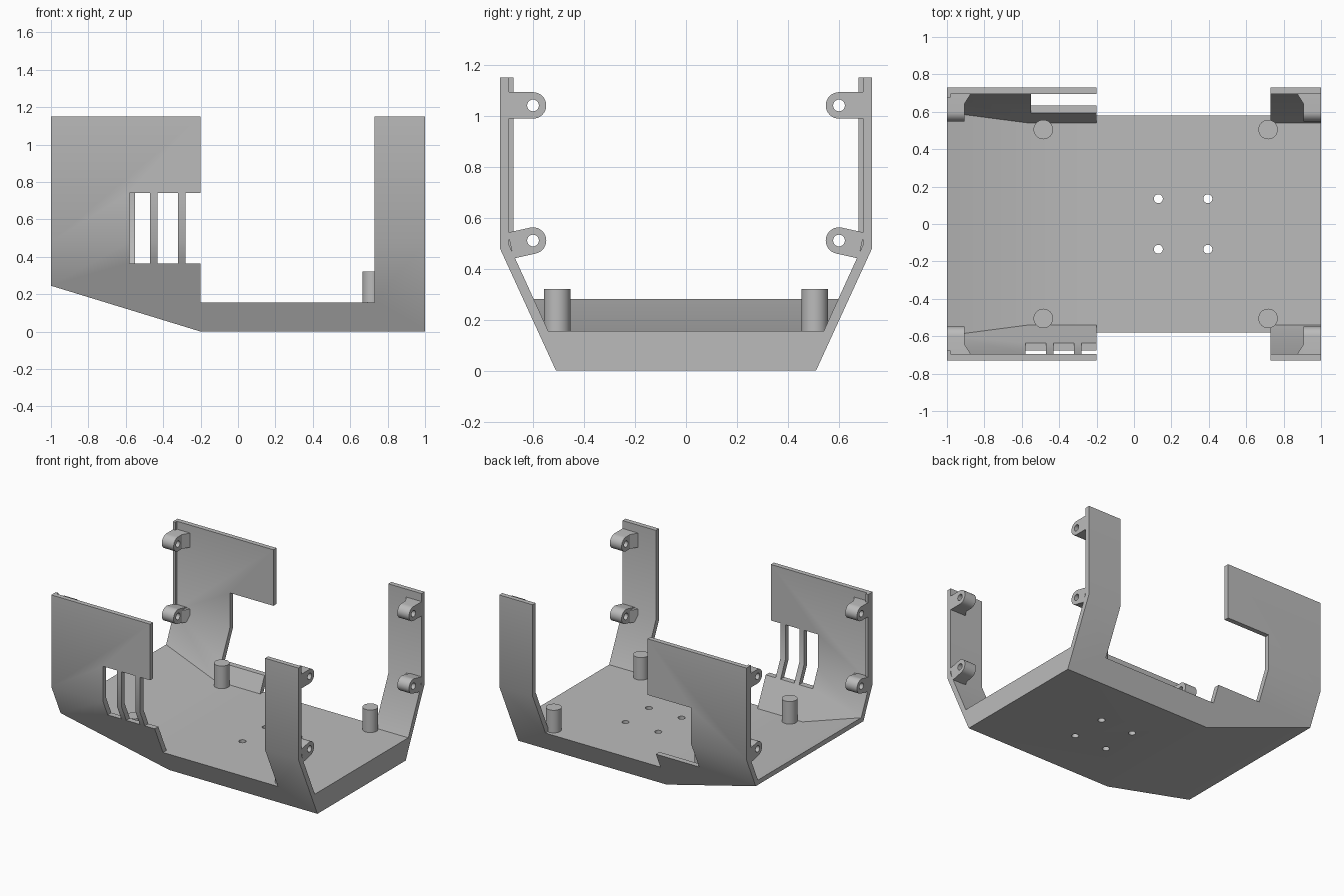
import bpy, bmesh, math
from mathutils import Vector

cube = bpy.data.objects.get("Cube")
if cube:
    bpy.data.objects.remove(cube, do_unlink=True)

grey = bpy.data.materials.new("plain_grey")
grey.use_nodes = True
grey.diffuse_color = (0.5, 0.5, 0.5, 1)
grey.node_tree.nodes["Principled BSDF"].inputs["Base Color"].default_value = (0.5, 0.5, 0.5, 1)


def make(name, bm):
    bmesh.ops.recalc_face_normals(bm, faces=bm.faces)
    mesh = bpy.data.meshes.new(name)
    bm.to_mesh(mesh)
    bm.free()
    mesh.materials.append(grey)
    ob = bpy.data.objects.new(name, mesh)
    bpy.context.collection.objects.link(ob)
    return ob


def prism(points, axis, lo, hi):
    """Extrude a 2D outline along x (outline in yz) or z (outline in xy)."""
    bm = bmesh.new()
    place = (lambda p: (lo, p[0], p[1])) if axis == "x" else (lambda p: (p[0], p[1], lo))
    face = bm.faces.new([bm.verts.new(place(p)) for p in points])
    out = bmesh.ops.extrude_face_region(bm, geom=[face])
    shift = Vector((hi - lo, 0, 0)) if axis == "x" else Vector((0, 0, hi - lo))
    bmesh.ops.translate(bm, vec=shift, verts=[g for g in out["geom"] if isinstance(g, bmesh.types.BMVert)])
    return bm


def slope_cut(bm, point, other):
    """Keep what lies above the sloping plane through two xz points."""
    run, rise = other[0] - point[0], other[1] - point[1]
    normal = Vector((-rise, 0, run)) * (1 if run > 0 else -1)
    cut = bmesh.ops.bisect_plane(bm, geom=bm.verts[:] + bm.edges[:] + bm.faces[:],
                                 plane_co=(point[0], 0, point[1]), plane_no=normal, clear_inner=True)
    edges = [g for g in cut["geom_cut"] if isinstance(g, bmesh.types.BMEdge)]
    bmesh.ops.holes_fill(bm, edges=edges)


def box(x0, x1, y0, y1, z0, z1):
    return prism([(x0, y0), (x1, y0), (x1, y1), (x0, y1)], "z", z0, z1)


def circle(cx, cy, r, n=32):
    return [(cx + r * math.cos(i * math.tau / n), cy + r * math.sin(i * math.tau / n)) for i in range(n)]


def boolean(ob, bm, operation="DIFFERENCE"):
    tool = make("cutter", bm)
    tool.hide_render = True
    mod = ob.modifiers.new("bool", "BOOLEAN")
    mod.operation, mod.solver, mod.object = operation, "EXACT", tool
    bpy.context.view_layer.objects.active = ob
    bpy.ops.object.modifier_apply(modifier=mod.name)
    bpy.data.objects.remove(tool, do_unlink=True)


def smooth(ob):
    bpy.ops.object.select_all(action="DESELECT")
    ob.select_set(True)
    bpy.context.view_layer.objects.active = ob
    bpy.ops.object.shade_smooth_by_angle(angle=math.radians(25))


def mirrored(half):
    return half + [(-y, z) for y, z in reversed(half)]


FLOOR, TOP = 0.155, 1.15

# Tray shell: flared outside with a sloping underside, then hollowed
outer = prism(mirrored([(0.51, 0), (0.73, 0.48), (0.73, TOP)]), "x", -1, 1)
slope_cut(outer, (-0.2, 0), (-1, 0.245))
shell = make("tray_shell", outer)
inner = prism(mirrored([(0.54, FLOOR), (0.695, 0.495), (0.695, 1.3)]), "x", -1.1, 1.1)
slope_cut(inner, (-0.565, FLOOR), (-1, 0.28))
boolean(shell, inner)

# Side wall openings
boolean(shell, box(-0.2, 0.73, -1, 1, FLOOR, 1.3))
boolean(shell, box(-0.55, -0.1, 0.4, 1, 0.27, 0.74))
for x0, x1 in ((-0.58, -0.47), (-0.43, -0.32), (-0.28, -0.1)):
    boolean(shell, box(x0, x1, -1, -0.5, 0.365, 0.74))

# Mounting holes in the floor
for x in (0.13, 0.395):
    for y in (-0.135, 0.135):
        boolean(shell, prism(circle(x, y, 0.024), "z", -0.1, 0.3))
smooth(shell)

# Standoff pegs
for x in (-0.485, 0.717):
    for y in (-0.505, 0.505):
        smooth(make("standoff_peg", prism(circle(x, y, 0.052), "z", FLOOR - 0.02, 0.32)))

# Screw lugs with tapered roots at all four wall ends
R = 0.052
for sx in (-1, 1):
    for sy in (-1, 1):
        for z, tilt, length in ((1.04, 0, 0.11), (0.51, -0.22, 0.09)):
            along = Vector((math.cos(tilt), math.sin(tilt)))
            across = Vector((-along.y, along.x))
            centre = Vector((0.6, z))
            arc = [centre + R * (across * math.cos(a) - along * math.sin(a))
                   for a in (math.pi * i / 16 for i in range(17))]
            ends = [centre + along * length - across * R, centre + along * length + across * R]
            outline = [(sy * p.x, p.y) for p in arc + ends]
            lug = make("screw_lug", prism(outline, "x", sx * 0.905, sx))
            boolean(lug, prism(circle(sy * 0.6, z, 0.023), "x", sx * 0.8, sx * 1.1))
            smooth(lug)
            drop = 0.025 if tilt else 0
            root = [(sx * 0.91, sy * 0.645), (sx * 0.905, sy * 0.645),
                    (sx * 0.87, sy * 0.7), (sx * 0.91, sy * 0.7)]
            make("lug_root", prism(root, "z", z - R - drop / 2, z + R - drop))

# Thin lips along the rear wall edges
for sy in (-1, 1):
    make("edge_lip", box(-1, -0.98, sy * 0.677, sy * 0.7, 0.47, TOP))
